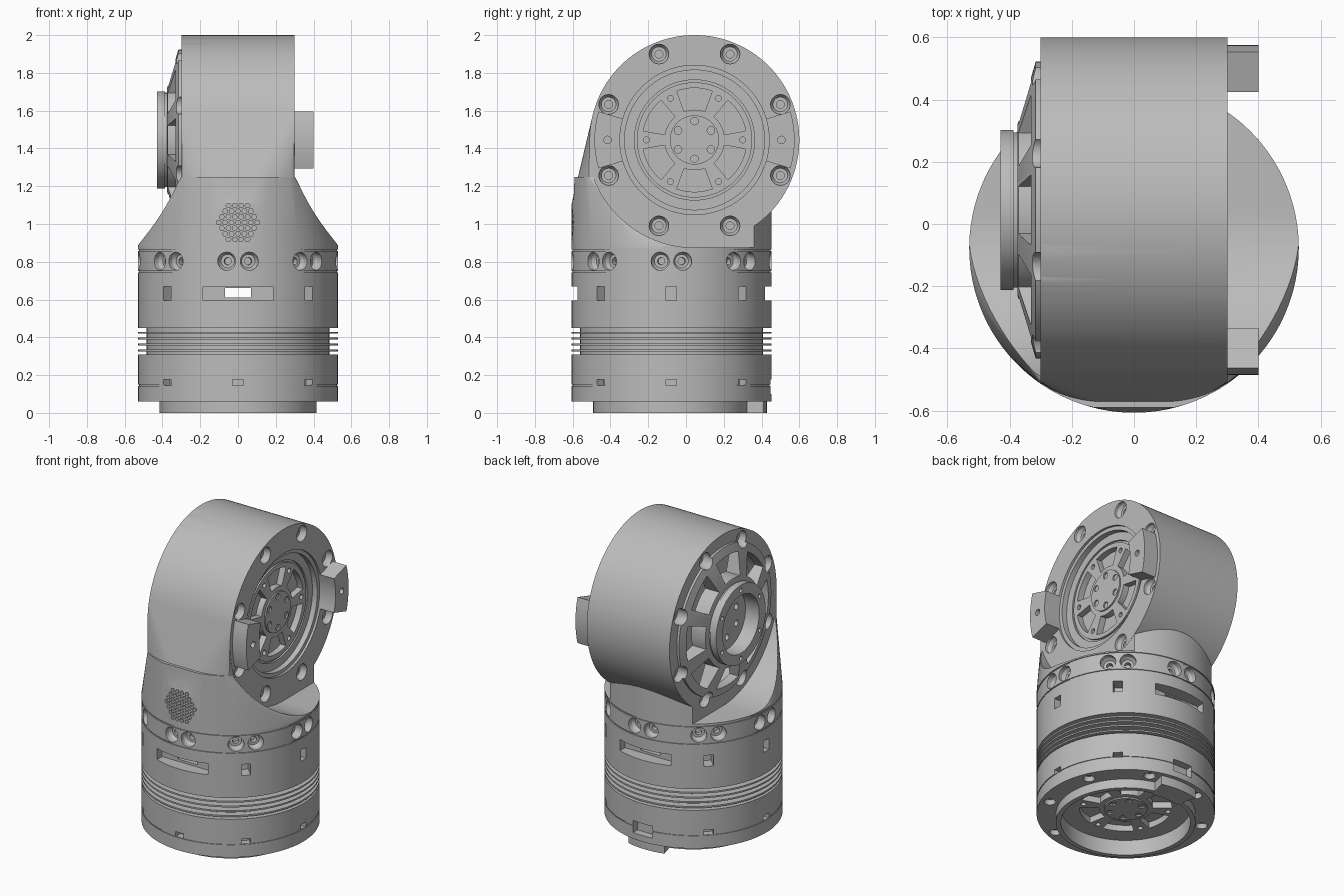
import bpy, bmesh
from math import sin, cos, pi, radians
from mathutils import Matrix, Vector

if "Cube" in bpy.data.objects:
    bpy.data.objects.remove(bpy.data.objects["Cube"])

grey = bpy.data.materials.new("machined_grey")
grey.use_nodes = True
COLOUR = (0.5, 0.5, 0.5, 1)
grey.diffuse_color = COLOUR
grey.node_tree.nodes["Principled BSDF"].inputs["Base Color"].default_value = COLOUR

R = 0.53                      # body radius
HEAD_R, HEAD_X = 0.555, 0.3   # head drum radius and half width
HEAD = Vector((0, 0.045, 1.445))
BODY = Matrix.Translation((0, -0.077, 0))
LEFT = Matrix.Translation(HEAD + Vector((HEAD_X, 0, 0))) @ Matrix.Rotation(pi / 2, 4, 'Y')
RIGHT = Matrix.Translation(HEAD - Vector((HEAD_X, 0, 0))) @ Matrix.Rotation(-pi / 2, 4, 'Y')
UNDER = BODY @ Matrix.Translation((0, 0, 0.05)) @ Matrix.Rotation(pi, 4, 'X')


def polar(r, deg, z=0):
    return Vector((r * cos(radians(deg)), r * sin(radians(deg)), z))


def prism(bm, pts, z0, z1, M):
    """Extrude a flat outline between two heights."""
    low = [bm.verts.new(M @ Vector((p[0], p[1], z0))) for p in pts]
    high = [bm.verts.new(M @ Vector((p[0], p[1], z1))) for p in pts]
    bm.faces.new(low[::-1])
    bm.faces.new(high)
    for i in range(len(pts)):
        j = (i + 1) % len(pts)
        bm.faces.new((low[i], low[j], high[j], high[i]))


def circle(r, n=96, centre=Vector((0, 0, 0))):
    return [centre + polar(r, 360 * i / n) for i in range(n)]


def sector(r0, r1, mid, half, n=8):
    angles = [mid - half + 2 * half * i / n for i in range(n + 1)]
    return [polar(r1, a) for a in angles] + [polar(r0, a) for a in angles[::-1]]


def lathe(bm, profile, M, n=96):
    """Revolve an (r, z) profile that starts and ends on the axis."""
    part = bmesh.new()
    vs = [part.verts.new((r, 0, z)) for r, z in profile]
    es = [part.edges.new(p) for p in zip(vs, vs[1:])]
    bmesh.ops.spin(part, geom=vs + es, axis=(0, 0, 1), cent=(0, 0, 0),
                   angle=2 * pi, steps=n, use_merge=True)
    bmesh.ops.remove_doubles(part, verts=part.verts[:], dist=1e-5)
    bmesh.ops.recalc_face_normals(part, faces=part.faces[:])
    part.transform(M)
    tmp = bpy.data.meshes.new("tmp")
    part.to_mesh(tmp)
    part.free()
    bm.from_mesh(tmp)
    bpy.data.meshes.remove(tmp)


def hull(points):
    bm = bmesh.new()
    vs = [bm.verts.new(p) for p in points]
    res = bmesh.ops.convex_hull(bm, input=vs)
    loose = {g for g in res["geom_interior"] + res["geom_unused"]
             if isinstance(g, bmesh.types.BMVert)}
    bmesh.ops.delete(bm, geom=list(loose), context='VERTS')
    return bm


def make(name, bm):
    bmesh.ops.recalc_face_normals(bm, faces=bm.faces[:])
    me = bpy.data.meshes.new(name)
    bm.to_mesh(me)
    bm.free()
    me.materials.append(grey)
    ob = bpy.data.objects.new(name, me)
    bpy.context.scene.collection.objects.link(ob)
    return ob


def combine(ob, bm, op='DIFFERENCE'):
    """Apply a boolean with a temporary tool mesh."""
    tool = make("cutter", bm)
    tool.hide_render = True
    mod = ob.modifiers.new("cut", 'BOOLEAN')
    mod.operation, mod.object, mod.solver, mod.use_self = op, tool, 'EXACT', True
    deps = bpy.context.evaluated_depsgraph_get()
    deps.update()
    new = bpy.data.meshes.new_from_object(ob.evaluated_get(deps))
    ob.modifiers.clear()
    ob.data = new
    bpy.data.objects.remove(tool)


def bolt(bm, M, r, depth):
    """Counterbore with a narrower socket below it."""
    lathe(bm, [(0, -depth - 0.03), (r * .4, -depth - 0.03), (r * .4, -depth),
               (r * .75, -depth), (r, -depth + 0.02), (r, 0.1), (0, 0.1)], M, 20)


def bolt_circle(bm, M, count, radius, r, depth, start=0.0):
    for i in range(count):
        bolt(bm, M @ Matrix.Translation(polar(radius, start + 360 * i / count)), r, depth)


def drive_pockets(M, z):
    """Six pockets with small holes between them."""
    bm = bmesh.new()
    for k in range(6):
        prism(bm, sector(0.16, 0.275, 60 * k, 20), z - 0.04, z + 0.02, M)
        prism(bm, circle(0.016, 12, polar(0.255, 60 * k + 30)), z - 0.04, z + 0.02, M)
    return bm


def drive_plate(name, M, z):
    bm = bmesh.new()
    prism(bm, circle(0.13, 48), z - 0.005, z + 0.009, M)
    ob = make(name, bm)
    cut = bmesh.new()
    for k in range(6):
        prism(cut, circle(0.02, 12, polar(0.1, 60 * k)), z - 0.002, z + 0.05, M)
    combine(ob, cut)


# Lower body: base lip, seams and cooling fins in one revolved profile
profile = [(0, 0.1), (0.385, 0.1), (0.385, 0), (0.415, 0), (0.415, 0.06), (R, 0.06),
           (R, 0.143), (0.525, 0.143), (0.525, 0.15), (R, 0.15), (R, 0.31), (0.485, 0.31)]
for z in (0.33, 0.362, 0.393, 0.424):
    profile += [(0.485, z - 0.005), (R, z - 0.005), (R, z + 0.005), (0.485, z + 0.005)]
profile += [(0.485, 0.45), (R, 0.45), (R, 0.743), (0.524, 0.743), (0.524, 0.75),
            (R, 0.75), (R, 0.857), (0.524, 0.857), (0.524, 0.868), (0, 0.868)]
bm = bmesh.new()
lathe(bm, profile, BODY)
body = make("lower_body", bm)

# Body windows, slots and the bolts of the clamp band
cut = bmesh.new()
for k in range(8):
    turn = BODY @ Matrix.Rotation(radians(45 * k), 4, 'Z')
    wide = 0.185 if k in (2, 6) else 0.028
    prism(cut, [(0.445, -wide), (0.6, -wide), (0.6, wide), (0.445, wide)], 0.595, 0.668, turn)
    low, top = (0.07, 0.1) if k == 2 else (0.028, 0.145)
    prism(cut, [(0.48, -low), (0.6, -low), (0.6, low), (0.48, low)], top, 0.178, turn)
    for a in (-6.5, 6.5):
        spin = Matrix.Rotation(radians(a), 4, 'Z') @ Matrix.Translation((R, 0, 0.803))
        bolt(cut, turn @ spin @ Matrix.Rotation(pi / 2, 4, 'Y'), 0.048, 0.05)
bolt_circle(cut, UNDER @ Matrix.Translation((0, 0, -0.01)), 8, 0.472, 0.035, 0.03, 22.5)
combine(body, cut)
cut = bmesh.new()
prism(cut, [(-0.07, -0.7), (0.07, -0.7), (0.07, 0.7), (-0.07, 0.7)], 0.61, 0.66, BODY)
combine(body, cut)
combine(body, drive_pockets(UNDER, -0.05))
drive_plate("base_drive_plate", UNDER, -0.05)

bm = bmesh.new()
prism(bm, sector(0.37, 0.505, 90, 15), 0, 0.062, BODY)
make("base_key", bm)

# Neck: round foot narrowing to the width of the head
disc = [BODY @ p for p in circle(R, 128)]


def clipped(z, half, front):
    return [Vector((max(-half, min(half, p.x)), max(front, p.y), z)) for p in disc]


neck = make("head_housing", hull([p + Vector((0, 0, 0.866)) for p in disc]
                                 + [p + Vector((0, 0, 0.885)) for p in disc]
                                 + clipped(1.25, HEAD_X, -0.59)))
for M in (LEFT, RIGHT):
    side = 1 if M is LEFT else -1
    x0 = side * (HEAD_X - 0.001)
    pts = [Vector((x, HEAD.y + p.x, HEAD.z + p.y)) for x in (x0, side * 0.8)
           for p in circle(0.57) + [Vector((0.75, -0.57)).to_3d(), Vector((0.75, 0.57)).to_3d()]]
    combine(neck, hull(pts))

# Front blend between the neck and the drum, then the drum itself
front = [Vector((x, HEAD.y + p.x, HEAD.z + p.y)) for x in (-0.298, 0.298)
         for p in circle(HEAD_R, 128) if p.x < 0.05]
combine(neck, hull(clipped(1.1, 0.298, -1) + clipped(0.9, 0.298, -1) + front), 'UNION')
drum = bmesh.new()
prism(drum, circle(HEAD_R, 128), -2 * HEAD_X, 0, LEFT)
combine(neck, drum, 'UNION')

# Recesses and bolts on both drum faces
cut = bmesh.new()
lathe(cut, [(0, -0.05), (0.305, -0.05), (0.305, -0.062), (0.318, -0.062), (0.318, -0.05),
            (0.37, -0.05), (0.37, -0.015), (0.395, -0.015), (0.395, 0.05), (0, 0.05)], LEFT)
prism(cut, circle(0.44), -0.11, 0.05, RIGHT)
for M in (LEFT, RIGHT):
    bolt_circle(cut, M, 8, 0.492, 0.052, 0.04, 22.5)
combine(neck, cut)
combine(neck, drive_pockets(LEFT, -0.05))
drive_plate("output_drive_plate", LEFT, -0.05)

# Hexagonal vent grille at the front
cut = bmesh.new()
vent = Matrix.Translation((0, -0.56, 1.008)) @ Matrix.Rotation(pi / 2, 4, 'X')
for row in range(-3, 4):
    count = 7 - abs(row)
    for i in range(count):
        spot = Vector(((i - (count - 1) / 2) * 0.034, row * 0.03, 0))
        prism(cut, circle(0.0135, 6, spot), 0, 0.1, vent)
combine(neck, cut)

# Output lugs
for name, angle in (("back_lug", 90), ("front_lug", -90)):
    bm = bmesh.new()
    prism(bm, sector(0.395, 0.53, angle, 16.5), -0.02, 0.1, LEFT)
    lug = make(name, bm)
    cut = bmesh.new()
    prism(cut, circle(0.02, 16, polar(0.46, angle)), 0.04, 0.2, LEFT)
    combine(lug, cut)

# Spoked cover with a raised hollow hub
bm = bmesh.new()
lathe(bm, [(0, -0.03), (0.435, -0.03), (0.435, -0.002), (0.478, -0.002), (0.478, 0.016),
           (0.275, 0.075), (0.25, 0.075), (0.25, 0.087), (0.257, 0.087), (0.257, 0.13),
           (0.19, 0.13), (0.19, 0.03), (0, 0.03)], RIGHT)
cover = make("spoked_cover", bm)
cut = bmesh.new()
for k in range(8):
    prism(cut, sector(0.285, 0.425, 45 * k, 15.5), -0.1, 0.2, RIGHT)
for k in range(6):
    prism(cut, circle(0.014, 12, polar(0.223, 60 * k)), 0.1, 0.2, RIGHT)
    prism(cut, circle(0.02, 12, polar(0.11, 60 * k)), 0.0, 0.06, RIGHT)
bolt_circle(cut, RIGHT, 8, 0.492, 0.052, 0.04, 22.5)
combine(cover, cut)

for ob in bpy.context.scene.objects:
    if ob.type == 'MESH':
        ob.data.shade_smooth()
        ob.data.set_sharp_from_angle(angle=radians(28))
